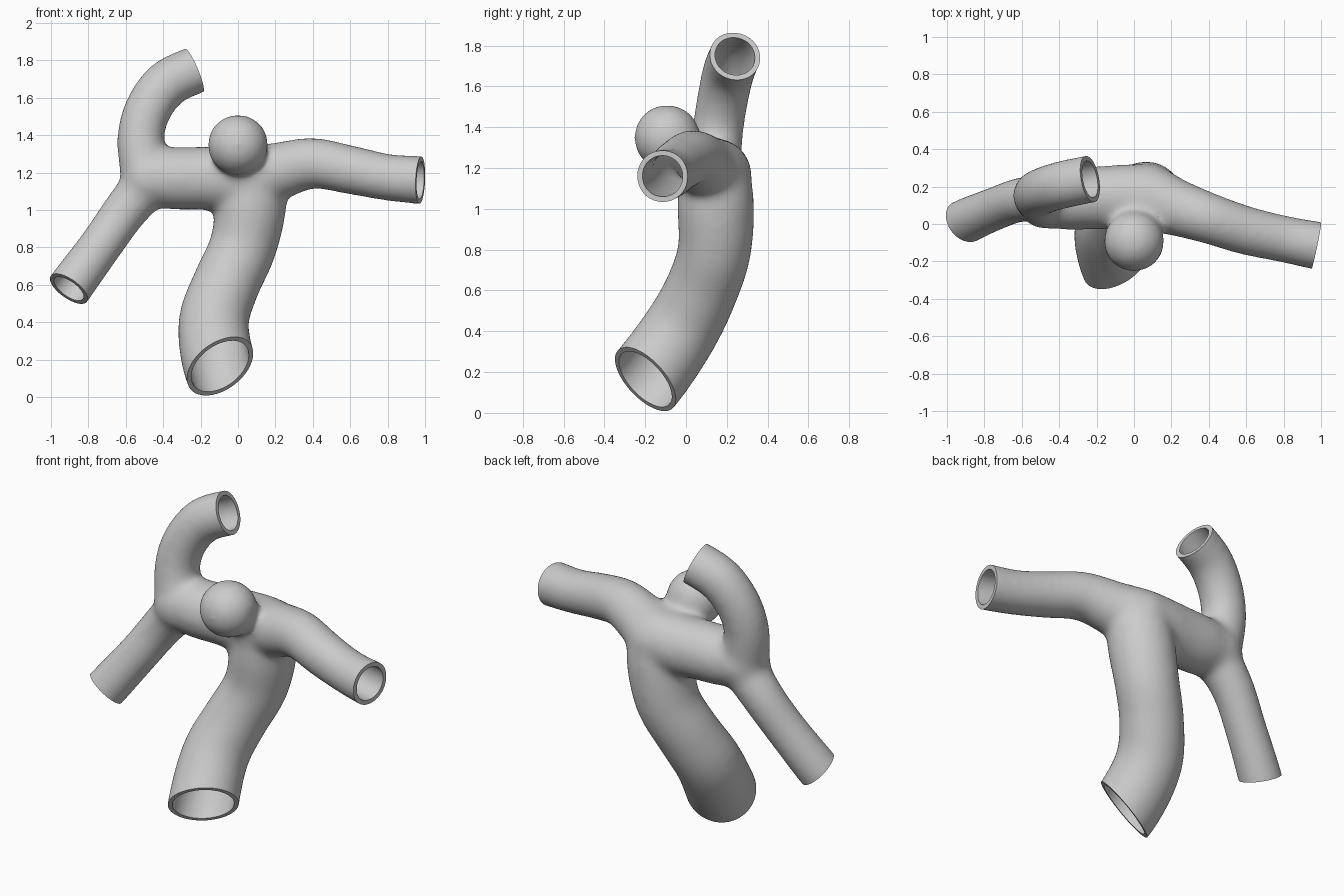
import bpy, bmesh, math
from mathutils import Vector, Matrix

old = bpy.data.objects.get("Cube")
if old:
    bpy.data.objects.remove(old, do_unlink=True)

WALL = 0.025   # thickness of the vessel wall
PAD = 0.009    # makes up for shrinkage when smoothing

# Each vessel: (x, y, z, radius) along its centre line, running past the cut end
TRUNK = [(.08, .14, 1.19, .165), (.07, .145, 1.02, .18), (.025, .14, .8, .172),
         (-.065, .075, .6, .172), (-.13, -.03, .4, .18), (-.1, -.19, .175, .188),
         (-.02, -.35, .01, .188)]
CROSS = [(-.5, .13, 1.18, .14), (-.35, .135, 1.17, .158), (-.2, .14, 1.17, .16),
         (.06, .14, 1.17, .168), (.22, .09, 1.21, .145), (.4, .03, 1.25, .128),
         (.6, -.035, 1.215, .122), (.8, -.08, 1.175, .117), (.975, -.115, 1.16, .121),
         (1.12, -.14, 1.15, .121)]
LOWER = [(-.44, .13, 1.19, .13), (-.6, .13, 1.0, .112), (-.735, .085, .81, .108),
         (-.9, .015, .585, .114), (-.99, -.035, .465, .114)]
UPPER = [(-.49, .13, 1.18, .13), (-.52, .155, 1.38, .118), (-.48, .18, 1.54, .118),
         (-.38, .21, 1.675, .12), (-.235, .24, 1.747, .12), (-.1, .265, 1.8, .12)]
# Swellings: centre and radius
BULBS = [(.07, .14, 1.16, .175), (-.47, .13, 1.17, .15)]
ANEURYSM = (0, -.092, 1.348, .15)
NECK = [(0, -.07, 1.33, .1), (.01, .02, 1.26, .1), (.02, .12, 1.19, .11)]
# Cut ends: centre, outward direction
ENDS = [((-.095, -.2, .167), (.46, -.64, -.61)),
        ((.975, -.115, 1.16), (.98, -.2, -.04)),
        ((-.905, .012, .58), (-.53, -.42, -.74)),
        ((-.235, .24, 1.747), (.9, .17, .38))]


def smooth_path(points, steps=8):
    """Catmull-Rom samples through the given points."""
    pts = [Vector(p) for p in points]
    pts = [2 * pts[0] - pts[1]] + pts + [2 * pts[-1] - pts[-2]]
    out = []
    for a, b, c, d in zip(pts, pts[1:], pts[2:], pts[3:]):
        for i in range(steps):
            t = i / steps
            out.append(b + (c - a) * (t / 2) + (2 * a - 5 * b + 4 * c - d) * (t * t / 2)
                       + (3 * b - a - 3 * c + d) * (t ** 3 / 2))
    return out + [pts[-2]]


def add_tube(bm, points, inset, sides=40):
    path = smooth_path(points)
    rings = []
    for i, p in enumerate(path):
        before, after = path[max(i - 1, 0)], path[min(i + 1, len(path) - 1)]
        along = (after - before).xyz.normalized()
        u = along.cross(Vector((0, 1, 0))).normalized()
        v = along.cross(u)
        r = p.w - inset + PAD
        angles = [math.tau * k / sides for k in range(sides)]
        rings.append([bm.verts.new(p.xyz + r * (math.cos(a) * u + math.sin(a) * v))
                      for a in angles])
    for lo, hi in zip(rings, rings[1:]):
        for k in range(sides):
            n = (k + 1) % sides
            bm.faces.new((lo[k], lo[n], hi[n], hi[k]))
    bm.faces.new(rings[0][::-1])
    bm.faces.new(rings[-1])


def add_ball(bm, ball, inset):
    bmesh.ops.create_icosphere(bm, subdivisions=4, radius=ball[3] - inset + PAD,
                               matrix=Matrix.Translation(ball[:3]))


def make_object(name, bm):
    bmesh.ops.recalc_face_normals(bm, faces=bm.faces[:])
    mesh = bpy.data.meshes.new(name)
    bm.to_mesh(mesh)
    bm.free()
    ob = bpy.data.objects.new(name, mesh)
    bpy.context.scene.collection.objects.link(ob)
    return ob


def vessel_solid(name, inset):
    """All branches fused into one softly blended solid."""
    bm = bmesh.new()
    for vessel in (TRUNK, CROSS, LOWER, UPPER, NECK):
        add_tube(bm, vessel, inset)
    for ball in BULBS:
        add_ball(bm, ball, inset)
    add_ball(bm, ANEURYSM, inset - .005)
    ob = make_object(name, bm)
    fuse = ob.modifiers.new("Fuse", 'REMESH')
    fuse.mode = 'VOXEL'
    fuse.voxel_size = 0.015
    blend = ob.modifiers.new("Blend", 'SMOOTH')
    blend.factor = 0.5
    blend.iterations = 40
    return ob


# Outer wall, hollow channel and end cutters
vessel = vessel_solid("blood_vessel", 0)
lumen = vessel_solid("lumen_cutter", WALL)
bm = bmesh.new()
for centre, direction in ENDS:
    out = Vector(direction).normalized()
    turn = out.to_track_quat('Z', 'Y').to_matrix().to_4x4()
    bmesh.ops.create_cone(bm, cap_ends=True, segments=32, radius1=.3, radius2=.3, depth=.4,
                          matrix=Matrix.Translation(Vector(centre) + out * .2) @ turn)
ends = make_object("end_cutter", bm)

for cutter in (lumen, ends):
    cutter.hide_render = True
    cut = vessel.modifiers.new("Cut", 'BOOLEAN')
    cut.operation = 'DIFFERENCE'
    cut.solver = 'EXACT'
    cut.object = cutter

# Bake the modifiers and drop the cutters
graph = bpy.context.evaluated_depsgraph_get()
baked = bpy.data.meshes.new_from_object(vessel.evaluated_get(graph))
vessel.modifiers.clear()
vessel.data = baked
for cutter in (lumen, ends):
    bpy.data.objects.remove(cutter, do_unlink=True)

# One plain grey
grey = bpy.data.materials.new("light_grey")
grey.use_nodes = True
colour = (.6, .6, .6, 1)
grey.diffuse_color = colour
grey.node_tree.nodes["Principled BSDF"].inputs["Base Color"].default_value = colour
vessel.data.materials.clear()
vessel.data.materials.append(grey)

# Smooth walls with crisp cut rims
bpy.ops.object.select_all(action='DESELECT')
vessel.select_set(True)
bpy.context.view_layer.objects.active = vessel
bpy.ops.object.shade_smooth_by_angle(angle=math.radians(45))
